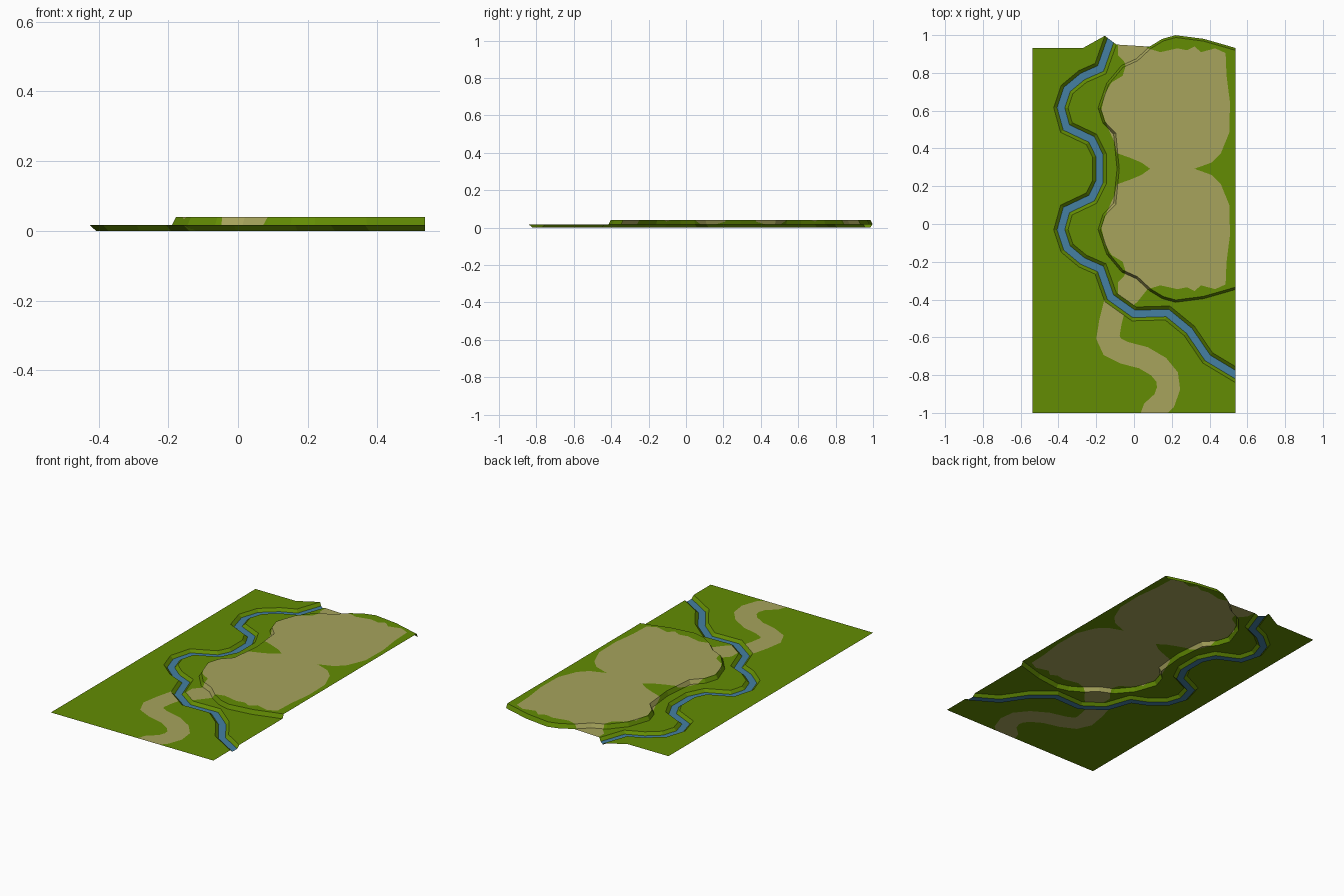
import bpy
from mathutils import Vector
from mathutils.geometry import delaunay_2d_cdt, intersect_point_line

if "Cube" in bpy.data.objects:
    bpy.data.objects.remove(bpy.data.objects["Cube"])

MID = 0.2925                       # the upper half mirrors the lower half about this y
LOW, HIGH, EDGE = 0.016, 0.04, 0.537


def vecs(pts):
    return [Vector(p) for p in pts]


def mirror(pts):
    return [Vector((p.x, 2 * MID - p.y)) for p in reversed(pts)]


def offset(pts, d):
    """Parallel line at distance d, to the left of travel, with mitred corners."""
    norms = []
    for a, b in zip(pts, pts[1:]):
        t = (b - a).normalized()
        norms.append(Vector((-t.y, t.x)))
    out = []
    for i, p in enumerate(pts):
        n1, n2 = norms[max(i - 1, 0)], norms[min(i, len(norms) - 1)]
        out.append(p + (n1 + n2) * d / (1 + n1.dot(n2)))
    return out


def band(pts, d):
    return offset(pts, d) + offset(pts, -d)[::-1]


def inside(p, poly):
    hit = False
    for a, b in zip(poly, poly[1:] + poly[:1]):
        if (a.y > p.y) != (b.y > p.y) and p.x < (b.x - a.x) * (p.y - a.y) / (b.y - a.y) + a.x:
            hit = not hit
    return hit


def distance(p, poly):
    best = 9.0
    for a, b in zip(poly, poly[1:] + poly[:1]):
        q, t = intersect_point_line(p, a, b)
        q = a.lerp(b, min(max(t, 0), 1))
        best = min(best, (p - q).length)
    return best


def slope(p, outer, inner):
    """0 outside the outer outline, 1 within the inner one, blended between."""
    o, i = distance(p, outer), distance(p, inner)
    if i < 3e-4 or inside(p, inner):
        return 1.0
    if o < 3e-4 or not inside(p, outer):
        return 0.0
    return o / (o + i)


# River centre line: mirrored meander, then the run out to the right
BANK, BED = .0365, .0195
meander = vecs([(-.183, .222), (-.225, .137), (-.358, .074), (-.387, -.03), (-.355, -.127),
                (-.272, -.196), (-.177, -.238), (-.124, -.388), (0, -.476)])
river = mirror(meander) + meander + vecs([(.177, -.471), (.293, -.566), (.39, -.709),
                                          (.535, -.796), (.6, -.835)])
bank_line = band(river, BANK)
bed_line = band(river, BED)

# Cliff foot and cliff top
half = vecs([(-.09, .2925), (-.108, .11), (-.165, .05), (-.19, -.03), (-.145, -.16),
             (-.066, -.254), (.013, -.29), (.082, -.354), (.15, -.395), (.22, -.4145),
             (.37, -.395), (EDGE, -.347), (.6, -.328)])
foot_line = mirror(half)[:-1] + half
top_line = offset(foot_line, .012)

# Bare earth on the plateau with its ramps, and the winding footpath
earth_half = vecs([(.085, .2925), (.04, .26), (-.02, .235), (-.09, .21), (-.105, .15),
                   (-.145, .06), (-.172, -.02), (-.155, -.105), (-.118, -.165), (-.06, -.2),
                   (-.045, -.25), (-.05, -.272), (-.085, -.31), (-.085, -.40), (-.025, -.45),
                   (.02, -.41), (.072, -.345), (.14, -.325), (.23, -.345), (.28, -.335),
                   (.32, -.355), (.355, -.325), (.43, -.345), (.485, -.32), (.49, -.2),
                   (.508, -.06), (.505, .10), (.46, .21), (.41, .26), (.32, .2925)])
earth = earth_half + mirror(earth_half)[1:-1]
path = band(vecs([(-.10, -.42), (-.125, -.52), (-.138, -.60), (-.115, -.65), (-.05, -.682),
                  (.05, -.708), (.13, -.755), (.175, -.81), (.183, -.87), (.16, -.935),
                  (.105, -.985), (.085, -1.04)]), .06)

# Outer border follows the river end and cliff foot along the back
back_cliff = sorted((p for p in foot_line if p.y > .9 and .08 < p.x < EDGE + .001),
                    key=lambda p: p.x)
border = (vecs([(-EDGE, -1), (-EDGE, .932), (-.27, .932)])
          + [offset(river, d)[1] for d in (-BANK, -BED, BED, BANK)]
          + back_cliff + vecs([(EDGE, -1)]))

# Cut the whole ground plan along every outline
points, edges = [], []
for outline in (bank_line, bed_line, foot_line, top_line, earth, path, border):
    k, m = len(points), len(outline)
    points += outline
    edges += [(k + i, k + (i + 1) % m) for i in range(m)]
flat, _, tris, *_ = delaunay_2d_cdt(points, edges, [], 0, 1e-5)
verts = [(p.x, p.y, LOW + (HIGH - LOW) * slope(p, foot_line, top_line)
          - LOW * slope(p, bank_line, bed_line)) for p in flat]


def region(c):
    if inside(c, bed_line):
        return "river_bed"
    if inside(c, bank_line):
        return "river_banks"
    if inside(c, top_line):
        return "plateau"
    if inside(c, foot_line):
        return "cliff"
    return "low_ground"


def material(name, rgb):
    mat = bpy.data.materials.new(name)
    mat.diffuse_color = (*rgb, 1)
    mat.use_nodes = True
    mat.node_tree.nodes["Principled BSDF"].inputs["Base Color"].default_value = mat.diffuse_color
    return mat


grass = material("grass_green", (.125, .262, .001))
soil = material("earth_tan", (.385, .37, .107))
water = material("water_blue", (.058, .215, .36))

# Sort the faces into parts and colours
parts = {}
for tri in tris:
    a, b, c = (flat[i] for i in tri)
    mid = (a + b + c) / 3
    if abs((b - a).cross(c - a)) < 1e-8 or not inside(mid, border):
        continue
    name = region(mid)
    bare = name in ("plateau", "cliff", "low_ground") and (inside(mid, earth) or inside(mid, path))
    parts.setdefault(name, []).append((tri, int(bare)))

for name, faces in parts.items():
    used = sorted({i for tri, _ in faces for i in tri})
    index = {v: i for i, v in enumerate(used)}
    mesh = bpy.data.meshes.new(name)
    mesh.from_pydata([verts[v] for v in used], [], [[index[i] for i in tri] for tri, _ in faces])
    for mat in ([water] if name == "river_bed" else [grass, soil]):
        mesh.materials.append(mat)
    for poly, (_, bare) in zip(mesh.polygons, faces):
        poly.material_index = bare
    bpy.context.collection.objects.link(bpy.data.objects.new(name, mesh))
